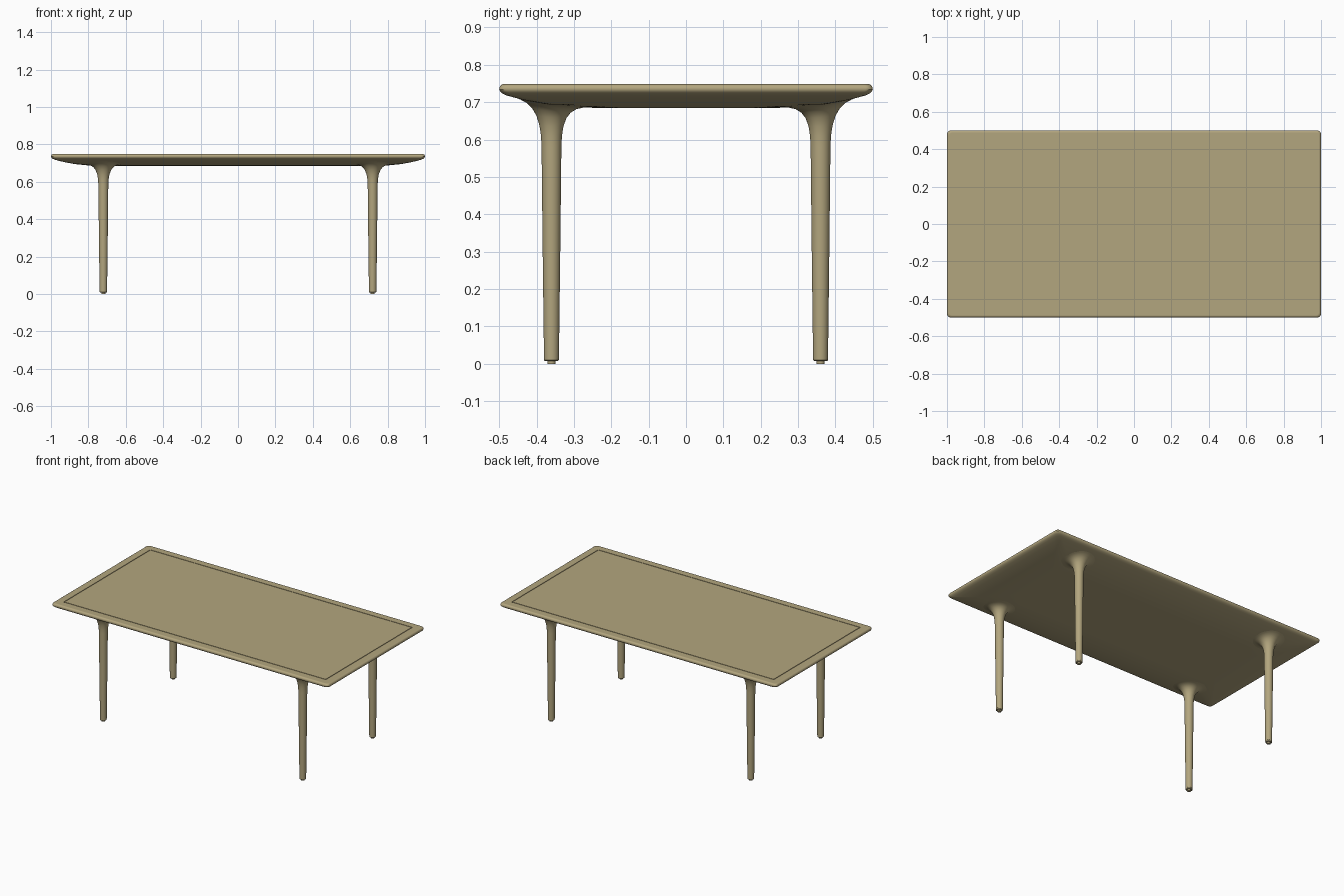
import bpy, bmesh, math
from mathutils import Vector

cube = bpy.data.objects.get("Cube")
if cube:
    bpy.data.objects.remove(cube, do_unlink=True)

HALF_X, HALF_Y = 1.0, 0.5
wood = bpy.data.materials.new("pale_oak")
wood.use_nodes = True
colour = (0.45, 0.38, 0.21, 1)
wood.diffuse_color = colour
wood.node_tree.nodes["Principled BSDF"].inputs["Base Color"].default_value = colour

# Underside of the top: (inset from the edge, height)
UNDER = [(0, 0.734), (0.003, 0.728), (0.009, 0.723), (0.02, 0.718), (0.045, 0.711),
         (0.08, 0.703), (0.13, 0.694), (0.19, 0.688), (0.25, 0.685), (0.26, 0.685)]


def underside(x, y):
    inset = min(HALF_X - abs(x), HALF_Y - abs(y))
    for (a, za), (b, zb) in zip(UNDER, UNDER[1:]):
        if inset <= b:
            return za + (zb - za) * (inset - a) / (b - a)
    return UNDER[-1][1]


def loft(name, rings):
    """Skin a stack of equal-length rings and cap both ends."""
    bm = bmesh.new()
    loops = [[bm.verts.new(p) for p in ring] for ring in rings]
    n = len(loops[0])
    for low, high in zip(loops, loops[1:]):
        for i in range(n):
            j = (i + 1) % n
            bm.faces.new((low[i], low[j], high[j], high[i]))
    bm.faces.new(loops[0][::-1])
    bm.faces.new(loops[-1])
    bmesh.ops.recalc_face_normals(bm, faces=bm.faces)
    mesh = bpy.data.meshes.new(name)
    bm.to_mesh(mesh)
    bm.free()
    mesh.shade_smooth()
    mesh.set_sharp_from_angle(angle=math.radians(40))
    mesh.materials.append(wood)
    obj = bpy.data.objects.new(name, mesh)
    bpy.context.collection.objects.link(obj)
    return obj


def rounded_rect(inset, z, radius, steps=6):
    ring = []
    for k, (sx, sy) in enumerate([(1, 1), (-1, 1), (-1, -1), (1, -1)]):
        for s in range(steps + 1):
            a = math.radians(90) * (k + s / steps)
            ring.append(Vector((sx * (HALF_X - inset - radius) + radius * math.cos(a),
                                sy * (HALF_Y - inset - radius) + radius * math.sin(a), z)))
    return ring


def circle(cx, cy, r, z, sides=32):
    return [Vector((cx + r * math.cos(math.tau * i / sides),
                    cy + r * math.sin(math.tau * i / sides), z)) for i in range(sides)]


# Table top: curved belly, rounded rim and a fine groove around the surface
rings = [rounded_rect(i, z, 0.02 + 0.3 * i) for i, z in reversed(UNDER)]
rings += [rounded_rect(i, z, 0.018) for i, z in
          [(0.001, 0.740), (0.004, 0.745), (0.009, 0.748), (0.012, 0.748)]]
rings += [rounded_rect(i, z, 0.002) for i, z in
          [(0.053, 0.748), (0.053, 0.744), (0.057, 0.744), (0.057, 0.748)]]
loft("table_top", rings)

# Legs: slim taper with a flare that blends into the belly
LEG = [(0.020, 0.016), (0.0235, 0.3), (0.0265, 0.58), (0.028, 0.61), (0.032, 0.634),
       (0.040, 0.655), (0.051, 0.669), (0.066, 0.679), (0.084, 0.684), (0.105, 0.6865)]
for side, sx in (("left", 1), ("right", -1)):
    for end, sy in (("front", -1), ("back", 1)):
        cx, cy = 0.72 * sx, 0.36 * sy
        rings = [circle(cx, cy, r, z) for r, z in LEG]
        for ring in rings:
            for p in ring:
                blend = max(0, min(1, (p.z - 0.62) / 0.06))
                p.z += blend * (underside(p.x, p.y) - 0.685)
        loft(f"{end}_{side}_leg", rings)
        loft(f"{end}_{side}_leg_base", [circle(cx, cy, r, z) for r, z in
             [(0.018, 0.008), (0.0195, 0.0095), (0.0195, 0.016)]])
        loft(f"{end}_{side}_glide", [circle(cx, cy, 0.011, z) for z in (0, 0.0085)])
